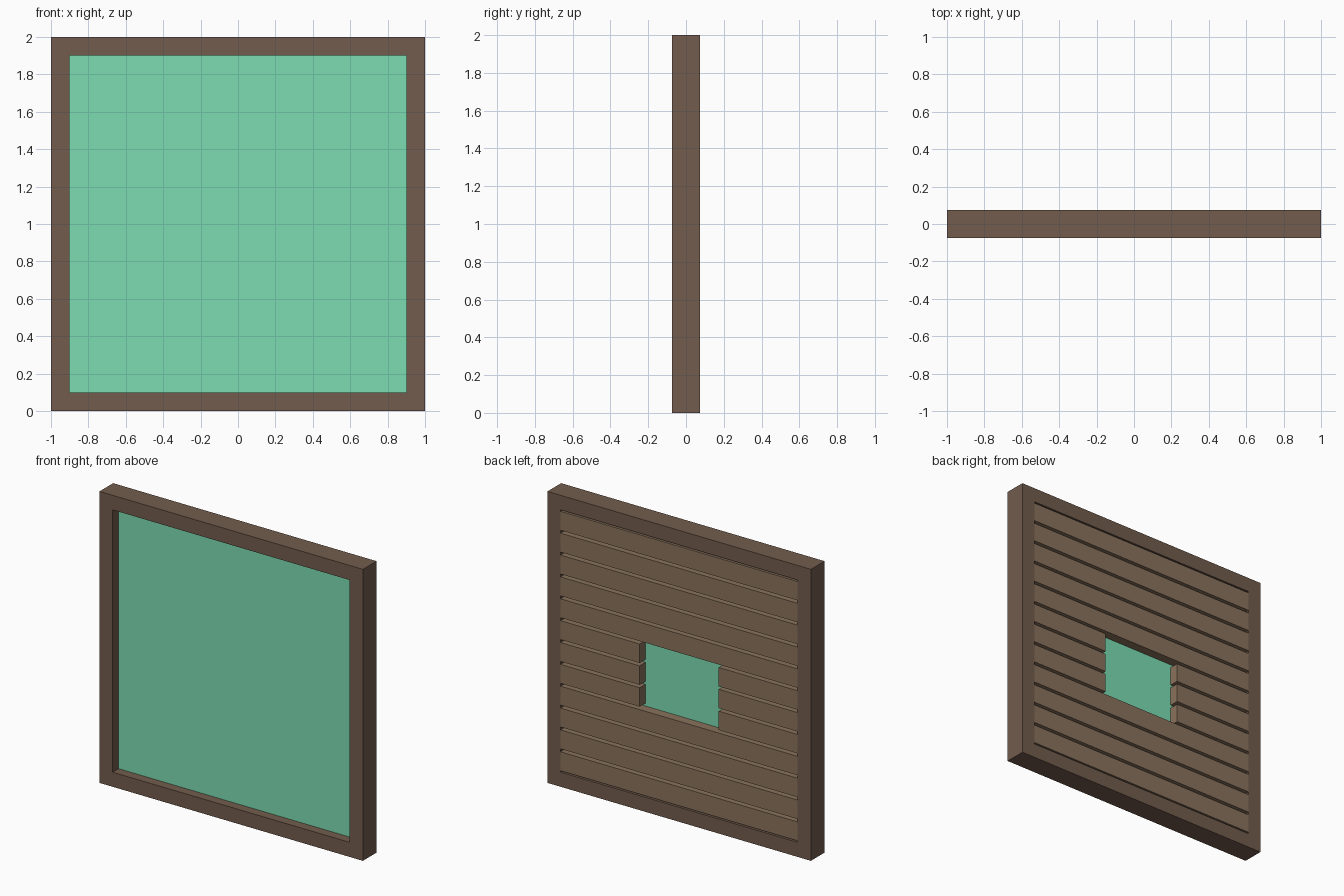
import bpy, bmesh

if "Cube" in bpy.data.objects:
    bpy.data.objects.remove(bpy.data.objects["Cube"])


def material(name, rgb):
    m = bpy.data.materials.new(name)
    m.diffuse_color = (*rgb, 1)
    m.use_nodes = True
    m.node_tree.nodes["Principled BSDF"].inputs["Base Color"].default_value = m.diffuse_color
    return m


FRAME = material("dark_wood", (0.171, 0.107, 0.074))
SLAT = material("light_wood", (0.254, 0.17, 0.109))
PANE = material("green_glass", (0.202, 0.716, 0.445))


def finish(name, bm, mat):
    bmesh.ops.recalc_face_normals(bm, faces=bm.faces)
    me = bpy.data.meshes.new(name)
    bm.to_mesh(me)
    bm.free()
    me.materials.append(mat)
    ob = bpy.data.objects.new(name, me)
    bpy.context.collection.objects.link(ob)
    return ob


def box(name, x, y, z, mat):
    """Box from (min, max) ranges on each axis."""
    bm = bmesh.new()
    bmesh.ops.create_cube(bm, size=1)
    for v in bm.verts:
        v.co = [r[0] if c < 0 else r[1] for c, r in zip(v.co, (x, y, z))]
    return finish(name, bm, mat)


DEPTH, INNER = 0.074, 0.9

# Square frame: one closed ring, extruded front to back
bm = bmesh.new()
corners = [(-1, -1), (1, -1), (1, 1), (-1, 1)]
rings = [[bm.verts.new((s * a, -DEPTH, 1 + s * b)) for a, b in corners] for s in (1, INNER)]
for i in range(4):
    j = (i + 1) % 4
    bm.faces.new((rings[0][i], rings[0][j], rings[1][j], rings[1][i]))
ext = bmesh.ops.extrude_face_region(bm, geom=bm.faces[:], use_keep_orig=True)
new = [g for g in ext["geom"] if isinstance(g, bmesh.types.BMVert)]
bmesh.ops.translate(bm, verts=new, vec=(0, 2 * DEPTH, 0))
finish("frame", bm, FRAME)

# Thin pane in the middle of the frame
box("pane", (-INNER, INNER), (-0.01, 0.01), (0.1, 1.9), PANE)

# Back slats; three rows are split to leave a central opening
PITCH, GAP, HOLE = 0.15, 0.02, 0.3
for i in range(12):
    z = 0.1 + i * PITCH
    spans = [(-INNER, -HOLE), (HOLE, INNER)] if 4 <= i <= 6 else [(-INNER, INNER)]
    for k, span in enumerate(spans):
        box(f"back_slat_{i + 1}_{k + 1}", span, (0.01, DEPTH),
            (z + GAP / 2, z + PITCH - GAP / 2), SLAT)
